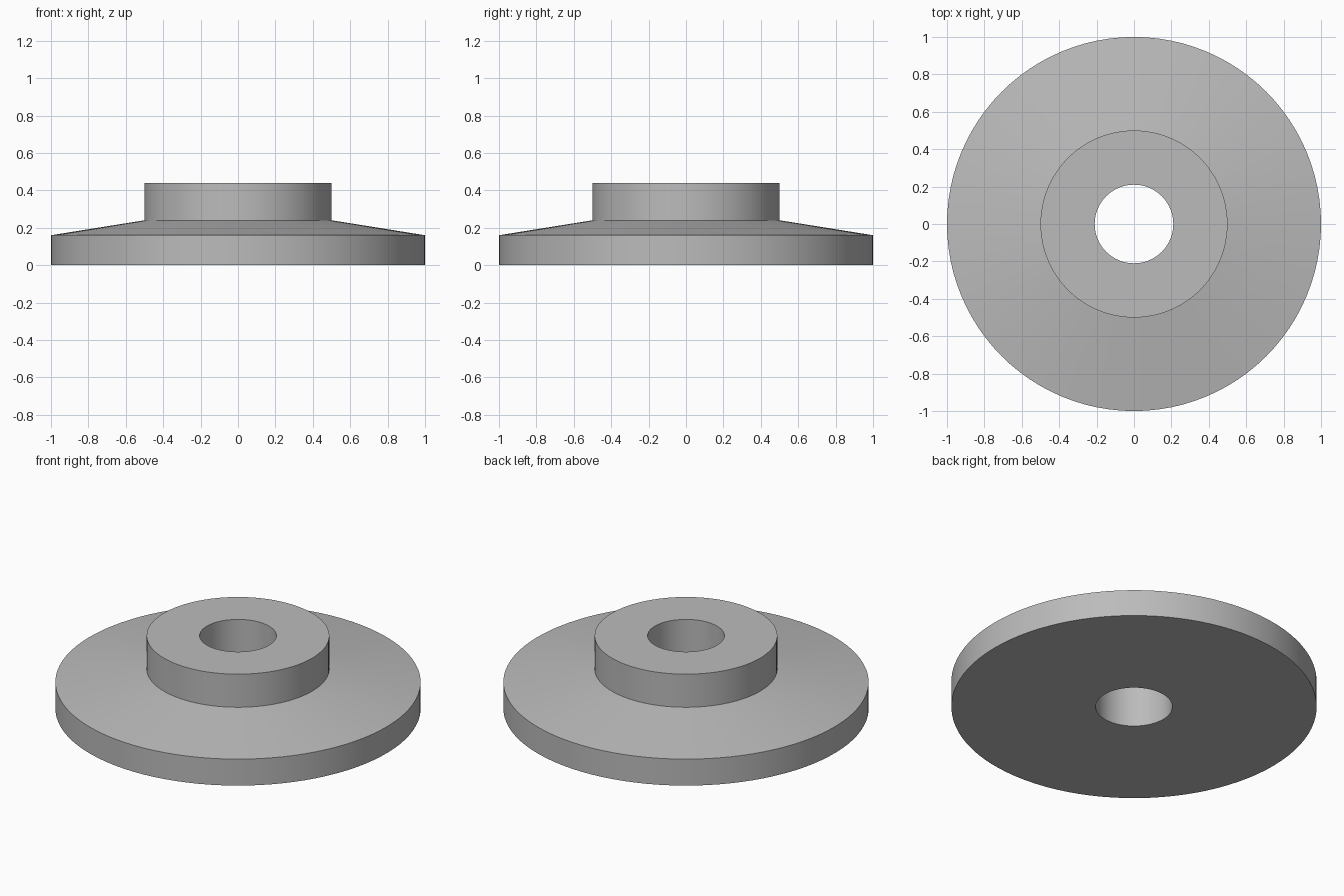
import bpy
import bmesh
import math

cube = bpy.data.objects.get("Cube")
if cube:
    bpy.data.objects.remove(cube, do_unlink=True)

SEGMENTS = 96

# Plain grey metal
grey = bpy.data.materials.new("grey metal")
grey.use_nodes = True
colour = (0.5, 0.5, 0.5, 1)
grey.diffuse_color = colour
grey.node_tree.nodes["Principled BSDF"].inputs["Base Color"].default_value = colour


def lathe(name, profile, material):
    """Revolve a closed (radius, height) profile around z."""
    bm = bmesh.new()
    rings = []
    for r, z in profile:
        angles = [math.tau * i / SEGMENTS for i in range(SEGMENTS)]
        rings.append([bm.verts.new((r * math.cos(a), r * math.sin(a), z)) for a in angles])
    for k, ring in enumerate(rings):
        above = rings[(k + 1) % len(rings)]
        for i in range(SEGMENTS):
            j = (i + 1) % SEGMENTS
            bm.faces.new((ring[i], ring[j], above[j], above[i]))
    bmesh.ops.recalc_face_normals(bm, faces=bm.faces)
    mesh = bpy.data.meshes.new(name)
    bm.to_mesh(mesh)
    bm.free()
    mesh.materials.append(material)
    obj = bpy.data.objects.new(name, mesh)
    bpy.context.collection.objects.link(obj)
    bpy.ops.object.select_all(action="DESELECT")
    obj.select_set(True)
    bpy.context.view_layer.objects.active = obj
    # Keep the shallow rim of the cone and the hub edges crisp
    bpy.ops.object.shade_smooth_by_angle(angle=math.radians(30))
    return obj


# Flat rim, conical shoulder, raised hub and through bore
lathe("flanged_hub", [
    (0.21, 0), (1, 0), (1, 0.16), (0.5, 0.24), (0.5, 0.44), (0.21, 0.44),
], grey)
